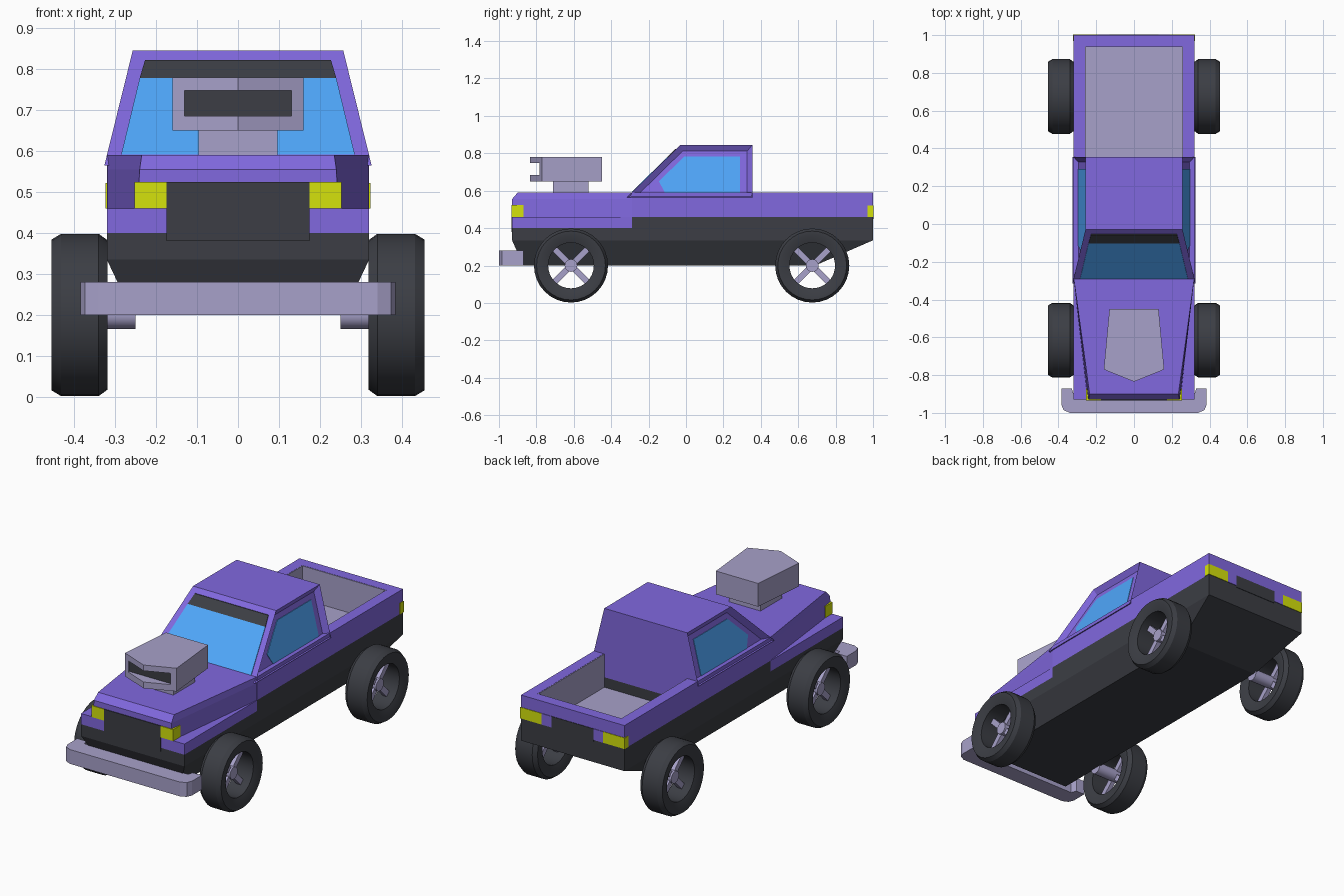
import bpy, bmesh
from math import sin, cos, pi, radians

if "Cube" in bpy.data.objects:
    bpy.data.objects.remove(bpy.data.objects["Cube"])


def material(name, rgb):
    m = bpy.data.materials.new(name)
    m.diffuse_color = (*[(c / 255) ** 2.2 for c in rgb], 1)
    m.use_nodes = True
    m.node_tree.nodes["Principled BSDF"].inputs["Base Color"].default_value = m.diffuse_color
    return m


PURPLE = material("purple_paint", (128, 104, 222))
DARK = material("dark_plastic", (62, 64, 70))
METAL = material("metal", (166, 160, 200))
GLASS = material("blue_glass", (80, 165, 250))
LAMP = material("yellow_lamp", (212, 226, 20))


def loft(name, rings, mat, ring_closed=False, smooth=False, inset=None):
    """Skin a series of equal-length rings; cap the ends unless closed."""
    bm = bmesh.new()
    vs = [[bm.verts.new(p) for p in r] for r in rings]
    n = len(vs[0])
    pairs = list(zip(vs, vs[1:])) + ([(vs[-1], vs[0])] if ring_closed else [])
    for a, b in pairs:
        for i in range(n):
            j = (i + 1) % n
            bm.faces.new((a[i], a[j], b[j], b[i]))
    caps = [] if ring_closed else [bm.faces.new(vs[0]), bm.faces.new(vs[-1])]
    bmesh.ops.recalc_face_normals(bm, faces=bm.faces[:])
    if inset:
        bmesh.ops.inset_individual(bm, faces=caps, thickness=inset[0], depth=-inset[1],
                                   use_even_offset=True)
    me = bpy.data.meshes.new(name)
    bm.to_mesh(me)
    bm.free()
    me.materials.append(mat)
    ob = bpy.data.objects.new(name, me)
    bpy.context.collection.objects.link(ob)
    if smooth:
        bpy.ops.object.select_all(action='DESELECT')
        ob.select_set(True)
        bpy.context.view_layer.objects.active = ob
        bpy.ops.object.shade_smooth_by_angle(angle=radians(30))
    return ob


def slab(name, outline, z0, z1, mat):
    return loft(name, [[(x, y, z) for x, y in outline] for z in (z0, z1)], mat)


def rect(x0, x1, y0, y1):
    return [(x0, y0), (x1, y0), (x1, y1), (x0, y1)]


def box(name, x0, x1, y0, y1, z0, z1, mat):
    return slab(name, rect(x0, x1, y0, y1), z0, z1, mat)


def sym(half):
    """Complete a right-hand outline by mirroring it across x = 0."""
    return half + [(-x, y) for x, y in reversed(half) if x]


# Chassis tub, tapering towards the bottom
tub = [(.256, -.87, .69, .2), (.32, -.93, 1, .335), (.32, -.93, 1, .4)]
loft("chassis", [[(x, y, z) for x, y in rect(-w, w, a, b)] for w, a, b, z in tub], DARK)

# Body sides around the open bed, dark sill below purple panels
BED = .355
bed_u = sym([(.26, .94), (.26, BED), (.32, BED), (.32, 1)])
for part, z0, z1, mat in (("sill", .4, .46, DARK), ("body", .46, .59, PURPLE)):
    slab("bed_" + part, bed_u, z0, z1, mat)
    box("cab_" + part, -.32, .32, -.29, BED, z0, z1, mat)

# Bed liner
slab("bed_liner", sym([(.256, .936), (.256, BED), (.262, BED), (.262, .942)]), .39, .589, METAL)
box("bed_floor", -.258, .258, BED, .938, .395, .404, METAL)

# Front fenders, grille and tapered hood
box("front_fender", -.32, .32, -.93, -.29, .4, .46, PURPLE)
box("grille", -.175, .175, -.934, -.9, .38, .524, DARK)
hood = [(.245, -.93, .32, .46), (.24, -.93, .32, .555), (.235, -.9, .32, .59)]
loft("hood", [[(-f, y, z), (f, y, z), (r, -.28, z), (-r, -.28, z)] for f, y, r, z in hood], PURPLE)

# Lamps
for s in (1, -1):
    box("headlight", *sorted((s * .175, s * .253)), -.934, -.87, .46, .524, LAMP)
    box("tail_light", *sorted((s * .19, s * .323)), .97, 1.003, .46, .522, LAMP)
    box("tail_light_trim", *sorted((s * .13, s * .19)), .98, 1.003, .46, .522, PURPLE)
box("tailgate_panel", -.13, .13, .98, 1.003, .45, .522, DARK)


# Cab with recessed door panels
def cab_x(z):
    return .32 - .063 * (z - .59) / .255


def slope_y(z):
    return -.29 + 1.02 * (z - .59)


profile = [(slope_y(.565), .565), (slope_y(.845), .845), (BED, .845), (BED, .565)]
loft("cab", [[(s * cab_x(z), y, z) for y, z in profile] for s in (-1, 1)], PURPLE, inset=(.028, .025))

# Windows
door_glass = [(-.11, .585), (-.145, .65), (-.01, .782), (.29, .782), (.29, .585)]
for s in (1, -1):
    loft("side_window", [[(s * (cab_x(z) - d), y, z) for y, z in door_glass]
                         for d in (.035, .023)], GLASS)


def windscreen(name, low, high, mat):
    pts = [(-low[0], low[1]), low, high, (-high[0], high[1])]
    loft(name, [[(x, slope_y(z) + d, z) for x, z in pts] for d in (.01, -.004)], mat)


windscreen("windscreen", (.285, .592), (.24, .778), GLASS)
windscreen("sun_strip", (.24, .778), (.227, .822), DARK)

# Hood intake with a slot in its pointed nose
box("intake_base", -.097, .097, -.71, -.52, .58, .655, METAL)
solid = sym([(.13, -.45), (.16, -.77), (0, -.835)])
slotted = sym([(.13, -.45), (.16, -.77), (.13, -.782), (.13, -.755)])
slab("intake_bottom", solid, .65, .685, METAL)
slab("intake_middle", slotted, .685, .748, METAL)
slab("intake_top", solid, .748, .78, METAL)
box("intake_slot", -.13, .13, -.772, -.75, .685, .748, DARK)

# Wrap-around front bumper
slab("front_bumper", sym([(.32, -.9), (.33, -.87), (.385, -.87), (.385, -.955),
                          (.373, -.985), (.34, -1)]), .2, .28, METAL)


# Wheels: open tyres with crossed spokes
def circle(x, r, y, n):
    return [(x, y + r * cos(2 * pi * i / n), .2 + r * sin(2 * pi * i / n)) for i in range(n)]


tyre = [(.33, .122), (.318, .165), (.318, .182), (.34, .198), (.432, .198),
        (.455, .184), (.455, .165), (.44, .122)]
for y in (-.615, .675):
    for s in (1, -1):
        loft("tyre", [circle(s * x, r, y, 32) for x, r in tyre], DARK, ring_closed=True, smooth=True)
        loft("hub", [circle(s * x, .034, y, 16) for x in (.25, .405)], METAL, smooth=True)
        for a in (pi / 4, -pi / 4):
            bar = [(y + u * cos(a) - v * sin(a), .2 + u * sin(a) + v * cos(a))
                   for u, v in rect(-.126, .126, -.016, .016)]
            loft("spoke", [[(s * x, p, q) for p, q in bar] for x in (.37, .395)], METAL)
